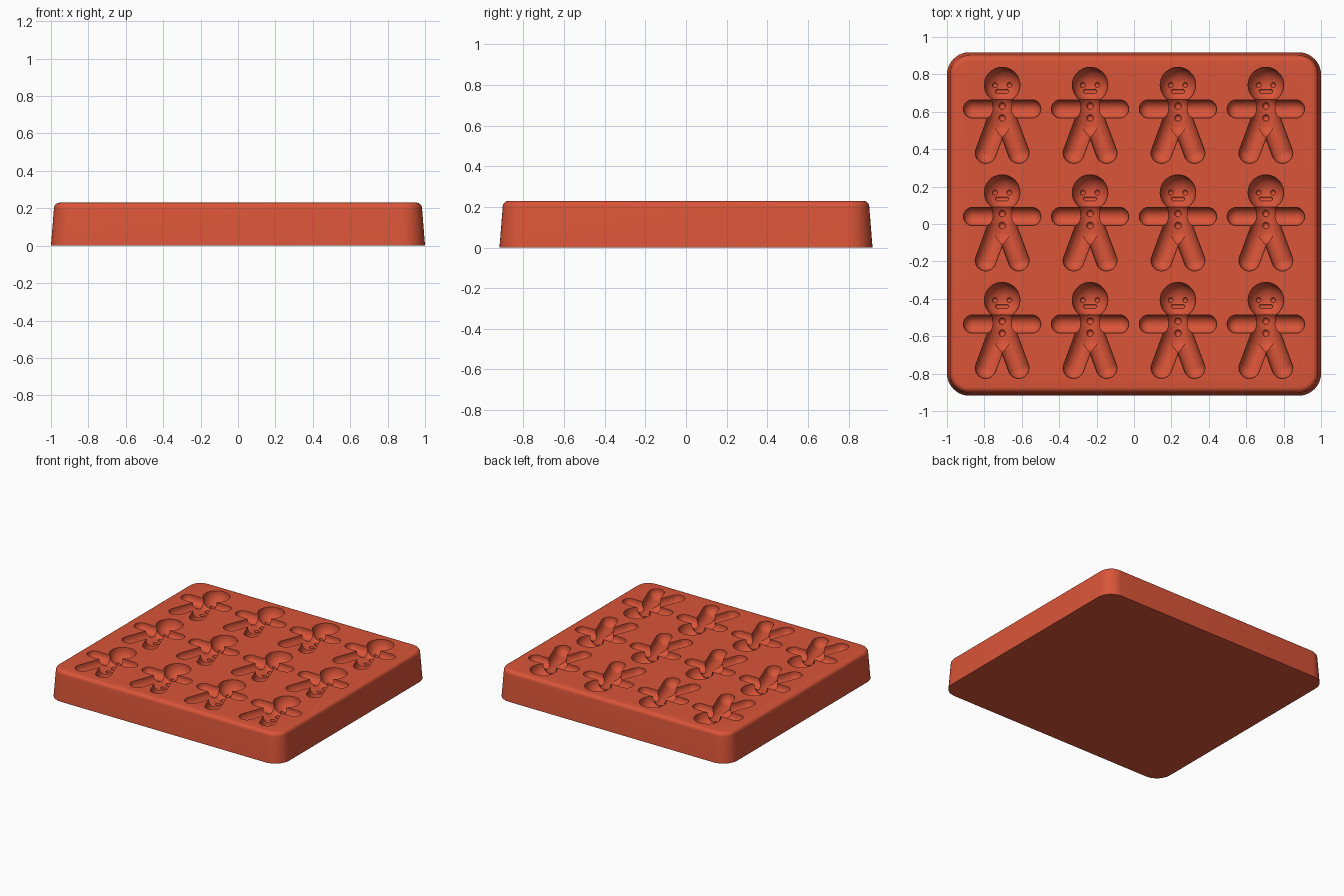
import bpy, bmesh
from math import sin, cos, pi

cube = bpy.data.objects.get("Cube")
if cube:
    bpy.data.objects.remove(cube, do_unlink=True)

TOP = 0.23       # height of the tray
DEPTH_Z = 0.22   # level where cavity walls start to curve inward

red = bpy.data.materials.new("brick red silicone")
red.use_nodes = True
colour = (0.70, 0.09, 0.04, 1)
red.diffuse_color = colour
red.node_tree.nodes["Principled BSDF"].inputs["Base Color"].default_value = colour


def make_object(name, bm):
    bmesh.ops.recalc_face_normals(bm, faces=bm.faces[:])
    mesh = bpy.data.meshes.new(name)
    bm.to_mesh(mesh)
    bm.free()
    mesh.materials.append(red)
    ob = bpy.data.objects.new(name, mesh)
    bpy.context.collection.objects.link(ob)
    return ob


def select(ob):
    bpy.ops.object.select_all(action='DESELECT')
    ob.select_set(True)
    bpy.context.view_layer.objects.active = ob


def boolean(ob, operation, other, use_self=False):
    mod = ob.modifiers.new("boolean", 'BOOLEAN')
    mod.operation = operation
    mod.solver = 'EXACT'
    mod.use_self = use_self
    mod.object = other
    select(ob)
    bpy.ops.object.modifier_apply(modifier=mod.name)
    bpy.data.objects.remove(other, do_unlink=True)


def round_groove(bm, a, b, r, z=DEPTH_Z, cap=0.27, segs=28, rings=7):
    """Round-bottomed slot between points a and b, open to above the tray."""
    verts = []
    for x, y in {a, b}:
        for i in range(segs):
            t = 2 * pi * i / segs
            verts.append(bm.verts.new((x + r * cos(t), y + r * sin(t), cap)))
            for j in range(rings):
                p = pi / 2 * j / rings
                verts.append(bm.verts.new((x + r * cos(p) * cos(t),
                                           y + r * cos(p) * sin(t), z - r * sin(p))))
        verts.append(bm.verts.new((x, y, z - r)))
    bmesh.ops.convex_hull(bm, input=verts)
    loose = [v for v in bm.verts if not v.link_faces]
    bmesh.ops.delete(bm, geom=loose, context='VERTS')


# Tray: stacked rounded rectangles with tapered sides and a rounded top edge
def outline(bm, inset, z, steps=10):
    r = 0.12 - inset
    ring = []
    for k, (sx, sy) in enumerate([(1, 1), (-1, 1), (-1, -1), (1, -1)]):
        for i in range(steps + 1):
            t = (k + i / steps) * pi / 2
            ring.append(bm.verts.new((sx * 0.88 + r * cos(t), sy * 0.798 + r * sin(t), z)))
    return ring


EDGE = 0.03
profile = [(0, 0), (0.016, TOP - EDGE)]
for i in range(1, 7):
    t = i / 6 * pi / 2
    profile.append((0.016 + EDGE * (1 - cos(t)), TOP - EDGE + EDGE * sin(t)))
bm = bmesh.new()
rings = [outline(bm, inset, z) for inset, z in profile]
for low, high in zip(rings, rings[1:]):
    for i in range(len(low)):
        j = (i + 1) % len(low)
        bm.faces.new((low[i], low[j], high[j], high[i]))
bm.faces.new(rings[0][::-1])
bm.faces.new(rings[-1])
tray = make_object("mould_tray", bm)

# Cavity shape: arms, torso, legs, face and buttons, joined with the head
bm = bmesh.new()
round_groove(bm, (-0.158, 0.04), (0.158, 0.04), 0.049, cap=0.275)
round_groove(bm, (0, 0.045), (0, -0.045), 0.07, cap=0.28)
for side, cap in ((-1, 0.285), (1, 0.29)):
    round_groove(bm, (side * 0.012, 0.01), (side * 0.088, -0.195), 0.056, cap=cap)
    eye = (side * 0.038, 0.168)
    round_groove(bm, eye, eye, 0.014, z=0.133, cap=0.2, segs=12, rings=4)
round_groove(bm, (-0.025, 0.135), (0.025, 0.135), 0.011, z=0.133, cap=0.2, segs=12, rings=4)
for y in (0.056, -0.008):
    round_groove(bm, (0, y), (0, y), 0.018, z=0.15, cap=0.2, segs=14, rings=4)
figure = make_object("cavity_cutter", bm)
figure.hide_render = True

bm = bmesh.new()
round_groove(bm, (0, 0.168), (0, 0.168), 0.095, cap=0.265, segs=36, rings=10)
boolean(figure, 'UNION', make_object("head_cutter", bm), use_self=True)

# Four columns by three rows of cavities
figure.location = (-0.705, -0.575, 0)
for count, step in ((4, (0.47, 0, 0)), (3, (0, 0.575, 0))):
    array = figure.modifiers.new("array", 'ARRAY')
    array.count = count
    array.use_relative_offset = False
    array.use_constant_offset = True
    array.constant_offset_displace = step
bpy.context.view_layer.update()
boolean(tray, 'DIFFERENCE', figure)

select(tray)
bpy.ops.object.shade_smooth_by_angle(angle=0.6)
